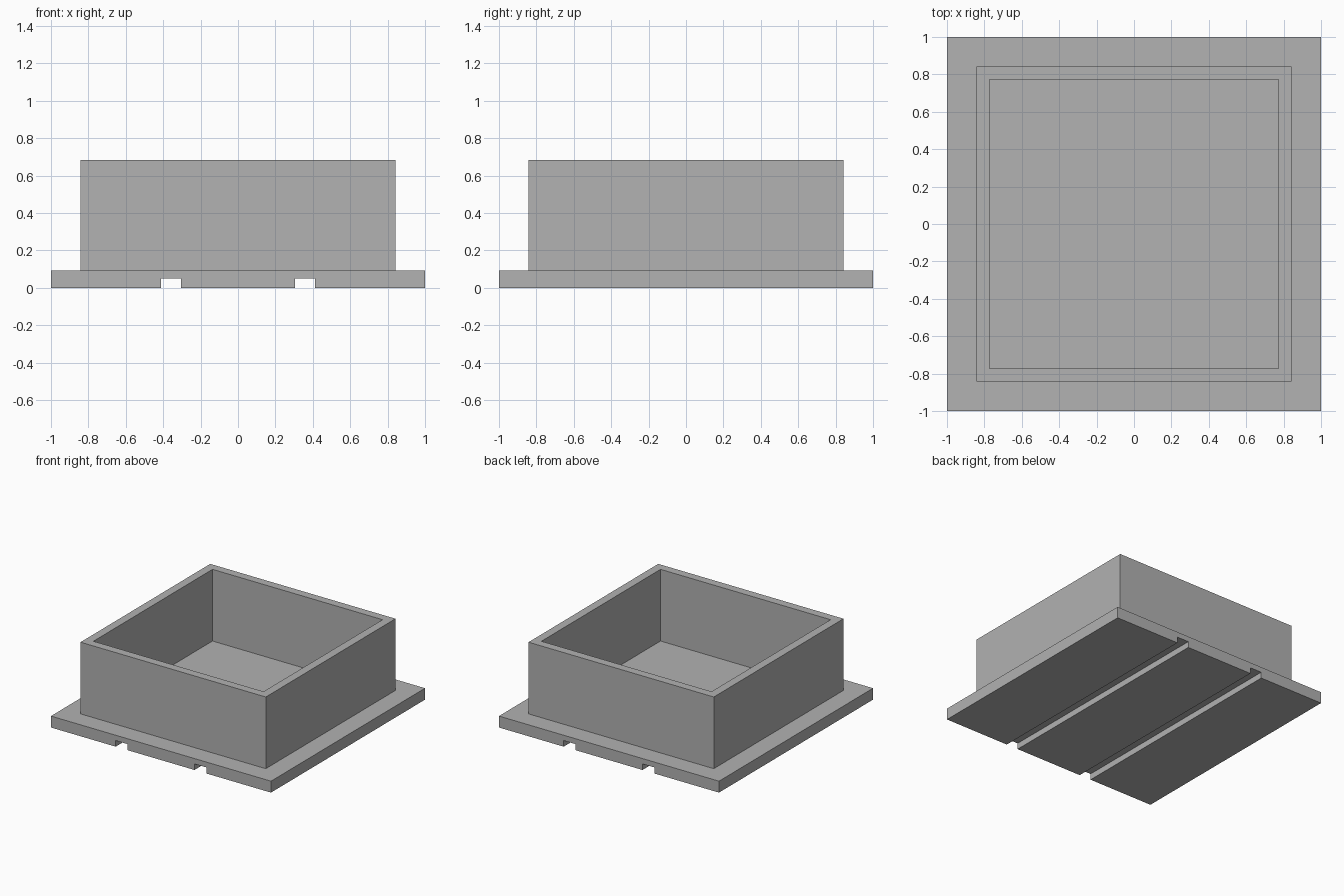
import bpy
import bmesh

cube = bpy.data.objects.get("Cube")
if cube:
    bpy.data.objects.remove(cube, do_unlink=True)

PLATE_HALF, PLATE_TOP = 1.0, 0.094
WALL_OUTER, WALL_INNER, WALL_TOP = 0.842, 0.773, 0.683
GROOVE_IN, GROOVE_OUT, GROOVE_TOP = 0.305, 0.412, 0.05

grey = bpy.data.materials.new("plain grey")
grey.use_nodes = True
colour = (0.445, 0.445, 0.445, 1.0)
grey.diffuse_color = colour
grey.node_tree.nodes["Principled BSDF"].inputs["Base Color"].default_value = colour


def add_object(name, bm):
    bmesh.ops.recalc_face_normals(bm, faces=bm.faces)
    mesh = bpy.data.meshes.new(name)
    bm.to_mesh(mesh)
    bm.free()
    mesh.materials.append(grey)
    obj = bpy.data.objects.new(name, mesh)
    bpy.context.collection.objects.link(obj)
    return obj


# Base plate: mirrored front profile with two grooves, extruded to the back
half = [(GROOVE_IN, 0), (GROOVE_IN, GROOVE_TOP), (GROOVE_OUT, GROOVE_TOP),
        (GROOVE_OUT, 0), (PLATE_HALF, 0), (PLATE_HALF, PLATE_TOP)]
profile = half + [(-x, z) for x, z in reversed(half)]
bm = bmesh.new()
front = bm.faces.new([bm.verts.new((x, -PLATE_HALF, z)) for x, z in profile])
back = bmesh.ops.extrude_face_region(bm, geom=[front])["geom"]
bmesh.ops.translate(bm, vec=(0, 2 * PLATE_HALF, 0),
                    verts=[v for v in back if isinstance(v, bmesh.types.BMVert)])
add_object("base_plate", bm)

# Tray wall: square rim raised from the plate, open at top and bottom
bm = bmesh.new()
corners = [(-1, -1), (1, -1), (1, 1), (-1, 1)]
rings = [[bm.verts.new((x * r, y * r, z)) for x, y in corners]
         for r, z in ((WALL_OUTER, PLATE_TOP), (WALL_OUTER, WALL_TOP),
                      (WALL_INNER, WALL_TOP), (WALL_INNER, PLATE_TOP))]
for low, high in zip(rings, rings[1:]):
    for i in range(4):
        j = (i + 1) % 4
        bm.faces.new((low[i], low[j], high[j], high[i]))
wall = add_object("tray_wall", bm)
